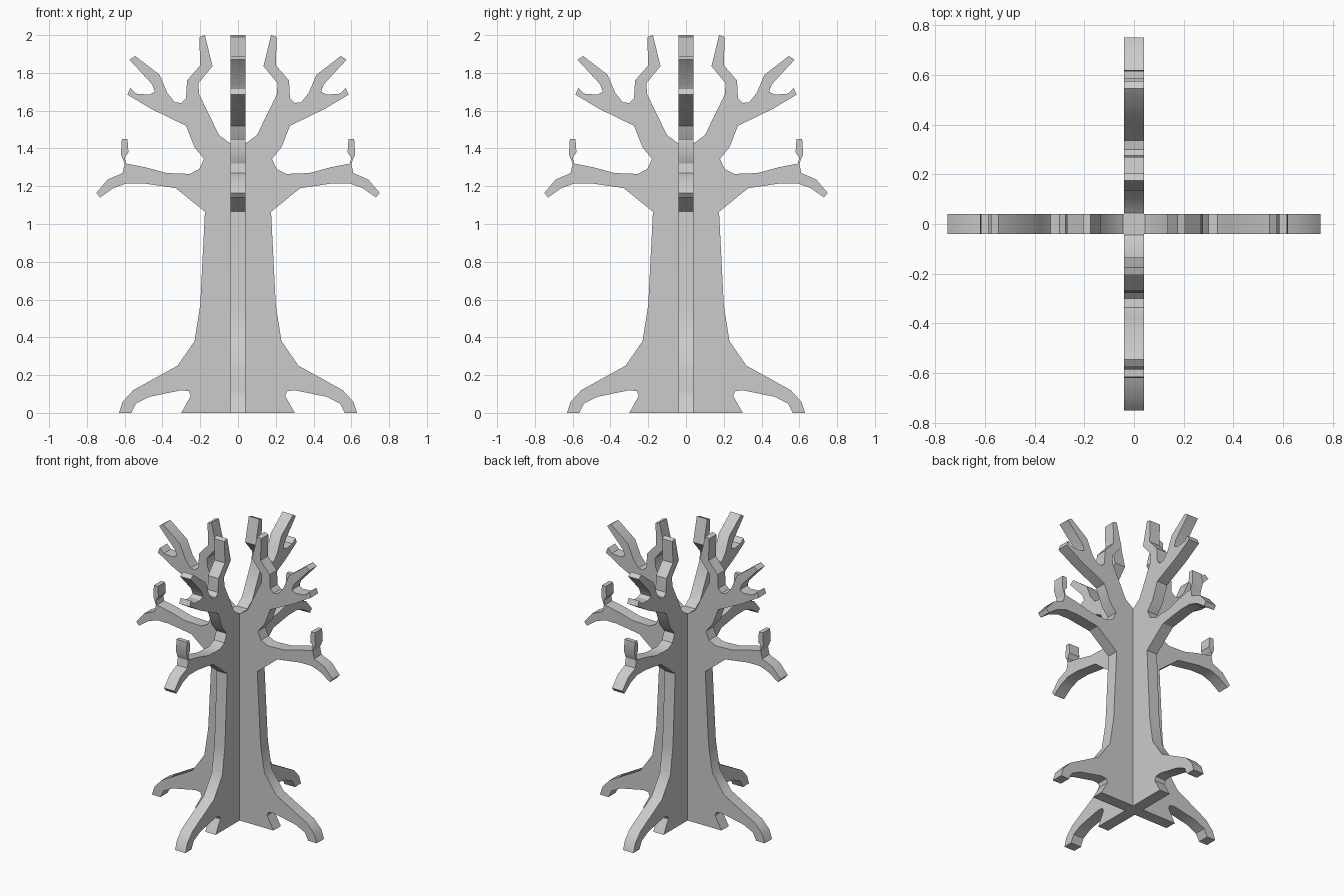
import bpy, bmesh, math

if "Cube" in bpy.data.objects:
    bpy.data.objects.remove(bpy.data.objects["Cube"])

THICK = 0.08

# Right half of the tree outline (x, z), from base centre round to crown fork
HALF = [
    # root
    (.30, 0), (.25, .09), (.26, .115), (.30, .12), (.47, .085), (.54, .05), (.565, 0),
    (.63, 0), (.61, .06), (.555, .12), (.32, .25),
    # trunk side
    (.23, .38), (.20, .57), (.175, 1.065),
    # lower branch
    (.33, 1.19), (.50, 1.215), (.59, 1.215), (.66, 1.19), (.73, 1.14),
    (.75, 1.165), (.69, 1.235), (.61, 1.27), (.60, 1.32), (.62, 1.37), (.615, 1.45),
    (.585, 1.45), (.58, 1.38), (.60, 1.35), (.592, 1.32), (.49, 1.30), (.38, 1.27),
    (.255, 1.265), (.205, 1.29), (.18, 1.345),
    # upper forked branch
    (.23, 1.405), (.275, 1.52), (.46, 1.61), (.585, 1.685), (.57, 1.72), (.54, 1.69),
    (.47, 1.685), (.44, 1.70), (.455, 1.74), (.575, 1.87), (.545, 1.89), (.415, 1.79),
    (.375, 1.695), (.335, 1.645), (.30, 1.64), (.275, 1.665),
    # top twig and crown fork
    (.27, 1.76), (.20, 1.84), (.205, 1.99), (.175, 2.0), (.135, 1.835),
    (.21, 1.745), (.205, 1.685), (.10, 1.47), (.045, 1.43),
]


def tree_panel(name, angle):
    outline = HALF + [(-x, z) for x, z in reversed(HALF)]
    bm = bmesh.new()
    face = bm.faces.new([bm.verts.new((x, -THICK / 2, z)) for x, z in outline])
    ext = bmesh.ops.extrude_face_region(bm, geom=[face], use_keep_orig=True)
    moved = [g for g in ext["geom"] if isinstance(g, bmesh.types.BMVert)]
    bmesh.ops.translate(bm, verts=moved, vec=(0, THICK, 0))
    bmesh.ops.recalc_face_normals(bm, faces=bm.faces)
    bmesh.ops.triangulate(bm, faces=[f for f in bm.faces if len(f.verts) > 4])
    me = bpy.data.meshes.new(name)
    bm.to_mesh(me)
    bm.free()
    ob = bpy.data.objects.new(name, me)
    bpy.context.collection.objects.link(ob)
    ob.rotation_euler.z = angle
    bpy.ops.object.select_all(action='DESELECT')
    ob.select_set(True)
    bpy.context.view_layer.objects.active = ob
    bpy.ops.object.shade_smooth_by_angle(angle=math.radians(30))
    return ob


# Two identical slotted panels crossing at the trunk
tree_panel("tree_panel_wide", 0)
tree_panel("tree_panel_deep", math.pi / 2)
